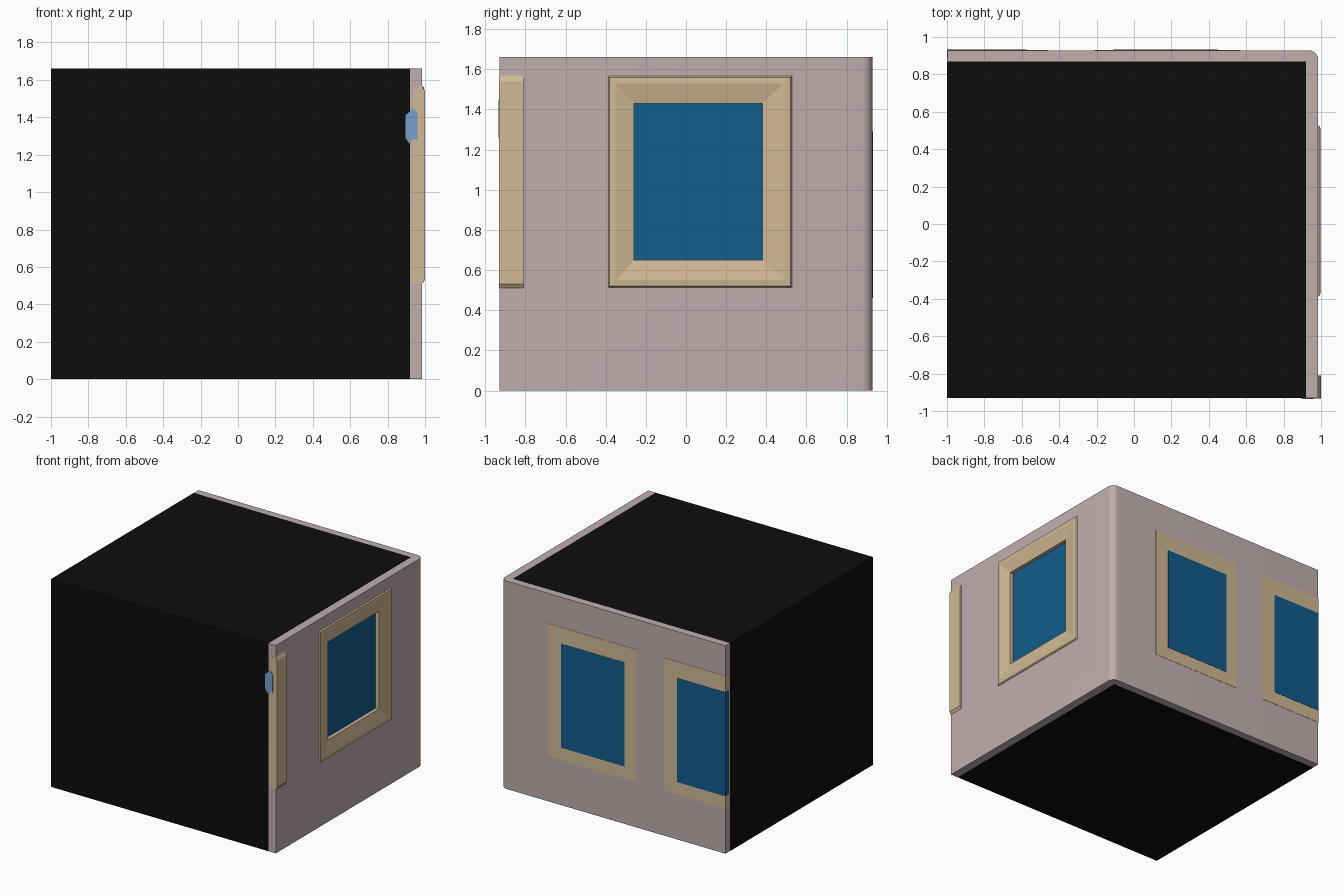
import bpy, bmesh, math

if "Cube" in bpy.data.objects:
    bpy.data.objects.remove(bpy.data.objects["Cube"])


def material(name, rgb):
    m = bpy.data.materials.new(name)
    m.diffuse_color = (*rgb, 1)
    m.use_nodes = True
    m.node_tree.nodes["Principled BSDF"].inputs["Base Color"].default_value = m.diffuse_color
    return m


PLASTER = material("mauve plaster", (0.52, 0.425, 0.42))
TAN = material("tan trim", (0.64, 0.49, 0.30))
GLASS = material("deep blue glass", (0.006, 0.11, 0.26))
PALE = material("pale blue", (0.19, 0.35, 0.58))
DARK = material("black core", (0.004, 0.004, 0.004))


def finish(name, bm, mat):
    bmesh.ops.recalc_face_normals(bm, faces=bm.faces)
    me = bpy.data.meshes.new(name)
    bm.to_mesh(me)
    bm.free()
    me.materials.append(mat)
    ob = bpy.data.objects.new(name, me)
    bpy.context.collection.objects.link(ob)
    return ob


def prism(name, points, depth, mat):
    """Extrude a flat outline of 3D points along the depth vector."""
    bm = bmesh.new()
    face = bm.faces.new([bm.verts.new(p) for p in points])
    ext = bmesh.ops.extrude_face_region(bm, geom=[face])
    bmesh.ops.translate(bm, vec=depth, verts=[g for g in ext["geom"] if isinstance(g, bmesh.types.BMVert)])
    return finish(name, bm, mat)


def box(name, x0, x1, y0, y1, z0, z1, mat):
    pts = [(x0, y0, z0), (x1, y0, z0), (x1, y1, z0), (x0, y1, z0)]
    return prism(name, pts, (0, 0, z1 - z0), mat)


H = 1.66
# solid dark room volume
box("room_core", -1, 0.92, -0.93, 0.87, 0, H, DARK)

# L-shaped outer wall with a rounded outside corner
r, wx, wy = 0.05, 0.985, 0.928
arc = [(wx - r + r * math.cos(a), wy - r + r * math.sin(a))
       for a in [i * math.pi / 12 for i in range(7)]]
plan = [(0.92, -0.93), (wx, -0.93)] + arc + [(-0.998, wy), (-0.998, 0.87), (0.92, 0.87)]
wall = prism("corner_wall", [(x, y, 0) for x, y in plan], (0, 0, H), PLASTER)

# opening for the recessed side window
cutter = box("window_cutter", 0.935, 1.1, -0.30, 0.42, 0.60, 1.48, PLASTER)
cutter.hide_render = True
mod = wall.modifiers.new("opening", "BOOLEAN")
mod.operation = "DIFFERENCE"
mod.solver = "EXACT"
mod.object = cutter
bpy.context.view_layer.objects.active = wall
wall.select_set(True)
bpy.ops.object.modifier_apply(modifier=mod.name)
bpy.ops.object.shade_smooth_by_angle(angle=math.radians(35))
bpy.data.objects.remove(cutter)

# sloping side window frame, lofted from outer edge to reveal
bm = bmesh.new()
loops = []
for x, y0, y1, z0, z1 in [(0.980, -0.39, 0.53, 0.51, 1.57),
                          (0.995, -0.38, 0.52, 0.52, 1.56),
                          (0.998, -0.35, 0.49, 0.55, 1.53),
                          (0.978, -0.26, 0.38, 0.65, 1.43),
                          (0.937, -0.26, 0.38, 0.65, 1.43)]:
    loops.append([bm.verts.new((x, y, z)) for y, z in ((y0, z0), (y1, z0), (y1, z1), (y0, z1))])
for a, b in zip(loops, loops[1:]):
    for i in range(4):
        j = (i + 1) % 4
        bm.faces.new((a[i], a[j], b[j], b[i]))
finish("side_window_frame", bm, TAN)
box("side_glass", 0.93, 0.95, -0.27, 0.39, 0.64, 1.44, GLASS)

# part of the next side frame, sliced by the front of the model
edge = [(0.925, 0.51), (0.985, 0.51), (0.999, 0.53), (0.999, 1.54), (0.985, 1.57), (0.935, 1.55)]
prism("front_edge_frame", [(x, -0.932, z) for x, z in edge], (0, 0.122, 0), TAN)
chip = [(0.895, 1.29), (0.915, 1.26), (0.93, 1.28), (0.96, 1.28), (0.96, 1.42), (0.94, 1.45), (0.895, 1.41)]
prism("front_glass_edge", [(x, -0.935, z) for x, z in chip], (0, 0.006, 0), PALE)

# back windows, painted flush; the second is sliced by the left end
box("back_frame_inner", -0.21, 0.57, 0.90, 0.930, 0.36, 1.42, TAN)
box("back_glass_inner", -0.11, 0.45, 0.90, 0.932, 0.46, 1.29, GLASS)
box("back_frame_end", -0.9995, -0.46, 0.88, 0.930, 0.36, 1.42, TAN)
box("back_glass_end", -1.001, -0.575, 0.885, 0.932, 0.46, 1.29, GLASS)
